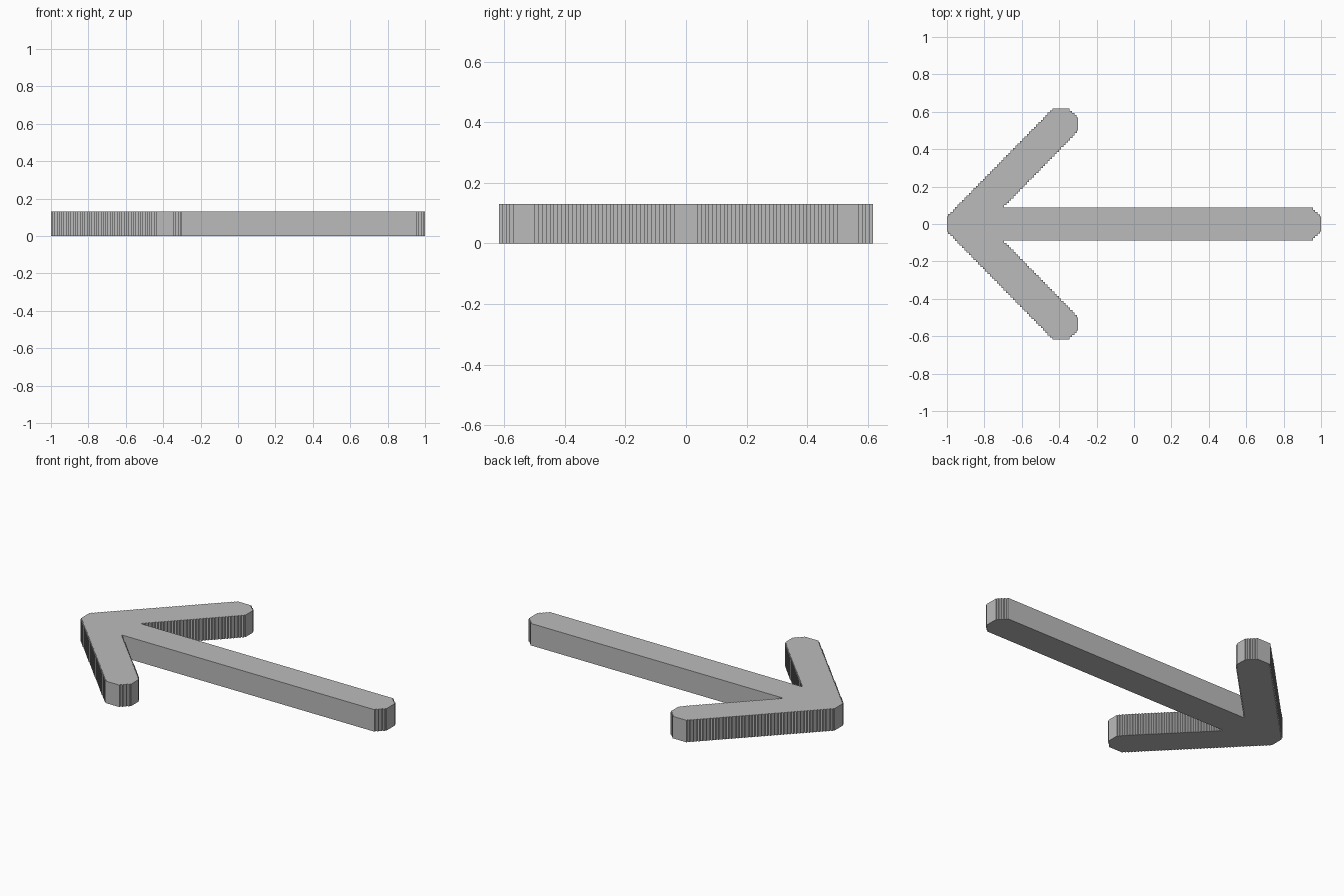
import bpy
import bmesh

cube = bpy.data.objects.get("Cube")
if cube:
    bpy.data.objects.remove(cube, do_unlink=True)

THICK = 0.13
STEP = 0.0125


def stepped(p, q):
    """Fine staircase from p to q, centred on the straight line."""
    dx, dy = q[0] - p[0], q[1] - p[1]
    if abs(dx) < 1e-6 or abs(dy) < 1e-6:
        return [p]
    n = max(1, round(max(abs(dx), abs(dy)) / STEP))
    pts = [p]
    for i in range(n):
        x = p[0] + dx * (i + 0.5) / n
        pts.append((x, p[1] + dy * i / n))
        pts.append((x, p[1] + dy * (i + 1) / n))
    return pts


# Back half of the arrow outline, from the point to the shaft end
half = [(-1, 0.04), (-0.455, 0.595), (-0.43, 0.617), (-0.35, 0.617),
        (-0.30, 0.57), (-0.30, 0.50), (-0.335, 0.46), (-0.70, 0.088),
        (0.95, 0.088), (1, 0.04)]
back = [pt for a, b in zip(half, half[1:]) for pt in stepped(a, b)] + [half[-1]]
outline = back + [(x, -y) for x, y in reversed(back)]

# Extrude the outline into a flat slab
bm = bmesh.new()
base = bm.faces.new([bm.verts.new((x, y, 0)) for x, y in outline])
top = bmesh.ops.extrude_face_region(bm, geom=[base], use_keep_orig=True)
bmesh.ops.translate(bm, vec=(0, 0, THICK),
                    verts=[v for v in top["geom"] if isinstance(v, bmesh.types.BMVert)])
bmesh.ops.recalc_face_normals(bm, faces=bm.faces)
mesh = bpy.data.meshes.new("arrow")
bm.to_mesh(mesh)
bm.free()

# Plain grey colour
grey = bpy.data.materials.new("grey")
grey.use_nodes = True
colour = (0.5, 0.5, 0.5, 1)
grey.diffuse_color = colour
grey.node_tree.nodes["Principled BSDF"].inputs["Base Color"].default_value = colour
mesh.materials.append(grey)

arrow = bpy.data.objects.new("arrow", mesh)
bpy.context.collection.objects.link(arrow)
